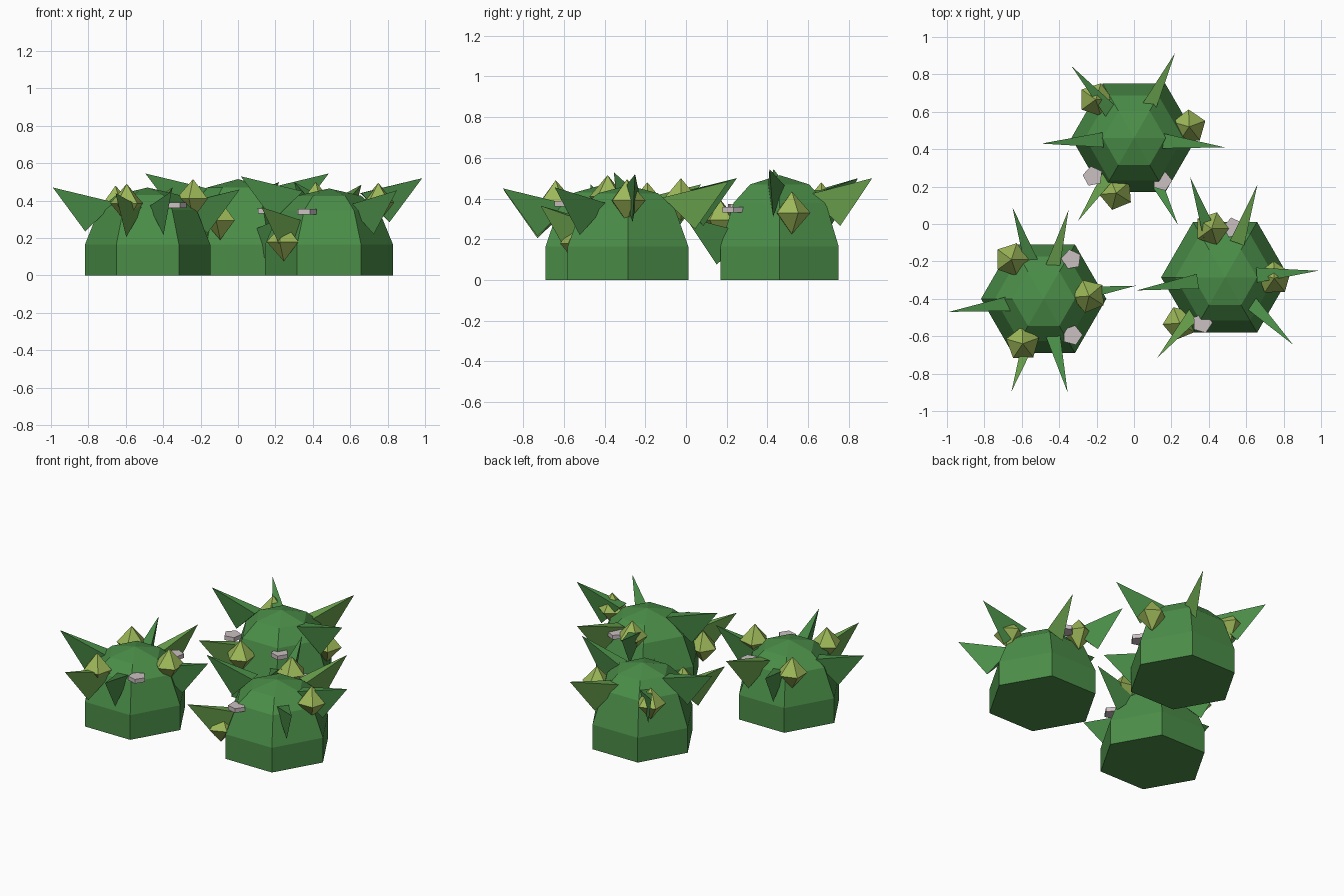
import bpy, bmesh, math
from mathutils import Vector

if "Cube" in bpy.data.objects:
    bpy.data.objects.remove(bpy.data.objects["Cube"])


def material(name, rgb):
    m = bpy.data.materials.new(name)
    m.diffuse_color = (*rgb, 1)
    m.use_nodes = True
    m.node_tree.nodes["Principled BSDF"].inputs["Base Color"].default_value = m.diffuse_color
    return m


GREEN = material("leaf green", (0.07, 0.27, 0.065))
LIGHT = material("light thorn green", (0.145, 0.36, 0.075))
LIME = material("bud lime", (0.34, 0.48, 0.10))
GREY = material("pale stone", (0.60, 0.53, 0.54))


def make(name, verts, faces, mat):
    me = bpy.data.meshes.new(name)
    me.from_pydata(verts, [], faces)
    bm = bmesh.new()
    bm.from_mesh(me)
    bmesh.ops.recalc_face_normals(bm, faces=bm.faces)
    bm.to_mesh(me)
    bm.free()
    me.materials.append(mat)
    ob = bpy.data.objects.new(name, me)
    bpy.context.collection.objects.link(ob)
    return ob


def lathe(name, centre, profile, sides, turn, mat):
    """Faceted solid of revolution; zero radius makes a pointed end."""
    cx, cy, cz = centre
    verts, faces, rings = [], [], []
    for r, z in profile:
        n = sides if r > 0 else 1
        rings.append([len(verts) + i for i in range(n)])
        for i in range(n):
            a = turn + math.tau * i / sides
            verts.append((cx + r * math.cos(a), cy + r * math.sin(a), cz + z))
    for lo, hi in zip(rings, rings[1:]):
        for i in range(sides):
            j = (i + 1) % sides
            q = [lo[i % len(lo)], lo[j % len(lo)], hi[j % len(hi)], hi[i % len(hi)]]
            faces.append(list(dict.fromkeys(q)))
    for end in (rings[0], rings[-1]):
        if len(end) > 1:
            faces.append(end)
    return make(name, verts, faces, mat)


def spike(name, centre, tip, mat):
    """Three-sided blade: narrow flat top, deep keel below."""
    t = Vector(tip)
    inward = Vector((centre[0] - t.x, centre[1] - t.y, 0)).normalized()
    side = Vector((-inward.y, inward.x, 0)) * 0.04
    up = Vector((0, 0, 1))
    top = t + inward * 0.33 - up * 0.08
    keel = t + inward * 0.175 - up * 0.235
    make(name, [t, top + side, top - side, keel],
         [(0, 1, 2), (0, 2, 3), (0, 3, 1), (1, 3, 2)], mat)


# centre, radius, height, spike tips (left, right, front-left, front-right,
# back-left, back-right), buds, stone chips
PLANTS = {
    "left": ((-0.483, -0.40), 0.335, 0.47,
             [(-0.99, -0.47, 0.47), (0.01, -0.33, 0.46), (-0.655, -0.895, 0.44),
              (-0.355, -0.90, 0.45), (-0.65, 0.09, 0.44), (-0.35, 0.075, 0.47)],
             [(-0.655, -0.19, 0.375), (-0.595, -0.64, 0.385), (-0.24, -0.385, 0.41)],
             [(-0.335, -0.19, 0.37), (-0.33, -0.595, 0.375)]),
    "back": ((0.0, 0.46), 0.335, 0.515,
             [(-0.495, 0.43, 0.545), (0.485, 0.41, 0.545), (-0.30, 0.015, 0.40),
              (0.235, -0.005, 0.31), (-0.335, 0.845, 0.50), (0.22, 0.915, 0.50)],
             [(-0.205, 0.665, 0.375), (0.295, 0.52, 0.33), (-0.095, 0.165, 0.295)],
             [(-0.22, 0.255, 0.36), (0.15, 0.23, 0.345)]),
    "right": ((0.487, -0.285), 0.342, 0.465,
              [(0.015, -0.355, 0.53), (0.985, -0.25, 0.52), (0.125, -0.715, 0.365),
               (0.85, -0.645, 0.455), (0.30, 0.25, 0.50), (0.66, 0.21, 0.485)],
              [(0.415, -0.025, 0.395), (0.75, -0.29, 0.39), (0.245, -0.53, 0.18)],
              [(0.53, -0.02, 0.38), (0.365, -0.53, 0.34)]),
}
PLACES = ["left", "right", "front_left", "front_right", "back_left", "back_right"]

for plant, (c, r, h, tips, buds, chips) in PLANTS.items():
    # hexagonal body with domed top
    base = 0.165
    d = h - base
    dome = [(r, 0), (r, base), (r * 0.78, base + d * 0.61),
            (r * 0.5, base + d * 0.87), (0, h)]
    lathe(f"{plant}_body", (*c, 0), dome, 6, 0, GREEN)

    # thorns around the dome, two of them lighter
    for place, tip in zip(PLACES, tips):
        mat = LIGHT if place in ("front_left", "back_right") else GREEN
        spike(f"{plant}_spike_{place}", c, tip, mat)

    # five-sided double-pointed buds
    for i, p in enumerate(buds):
        lathe(f"{plant}_bud_{i + 1}", p, [(0, -0.105), (0.092, 0), (0, 0.105)],
              5, i * 0.35, LIME)

    # small flat stone chips
    for i, p in enumerate(chips):
        lathe(f"{plant}_stone_chip_{i + 1}", p, [(0.055, -0.014), (0.055, 0.014)],
              5, 0.5 + i * 0.8, GREY)
